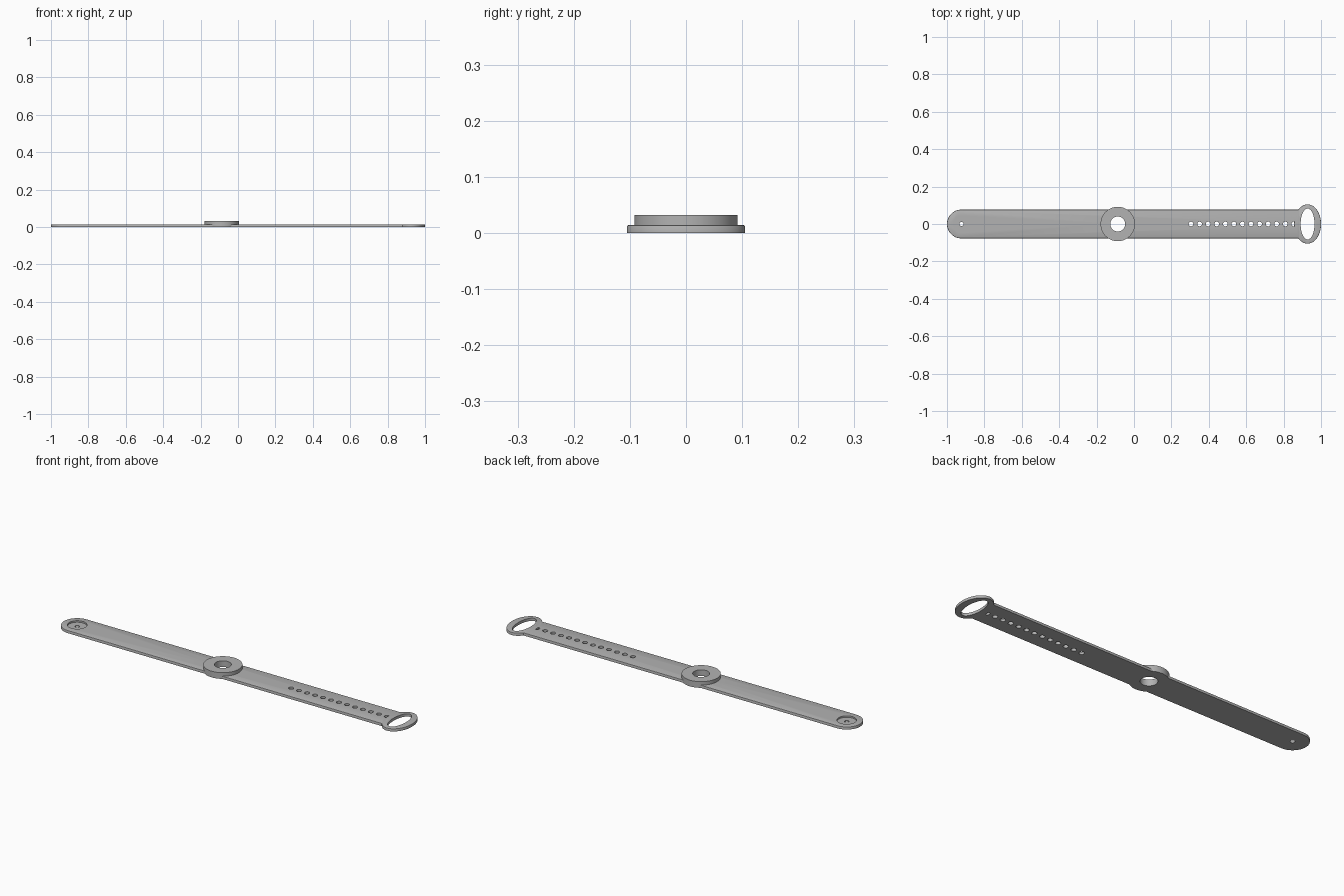
import bpy, bmesh, math

cube = bpy.data.objects.get("Cube")
if cube:
    bpy.data.objects.remove(cube, do_unlink=True)

THICK = 0.014
HALF = 0.077
DISC_X = -0.087
RING_X = 0.928
TIP_X = -0.923

grey = bpy.data.materials.new("soft grey")
grey.use_nodes = True
colour = (0.45, 0.45, 0.45, 1)
grey.diffuse_color = colour
grey.node_tree.nodes["Principled BSDF"].inputs["Base Color"].default_value = colour


def ellipse(x, rx, ry, n=64, start=0.0, sweep=math.tau):
    return [(x + rx * math.cos(start + sweep * i / n),
             ry * math.sin(start + sweep * i / n)) for i in range(n)]


def plate(name, outline, z0, z1, bevel=0.0):
    """Extrude a flat outline, optionally rounding its top rim."""
    bm = bmesh.new()
    base = bm.faces.new([bm.verts.new((x, y, z0)) for x, y in outline])
    ext = bmesh.ops.extrude_face_region(bm, geom=[base], use_keep_orig=True)
    top = [v for v in ext["geom"] if isinstance(v, bmesh.types.BMVert)]
    bmesh.ops.translate(bm, verts=top, vec=(0, 0, z1 - z0))
    bmesh.ops.recalc_face_normals(bm, faces=bm.faces)
    if bevel:
        rim = [e for e in bm.edges if all(v in top for v in e.verts)]
        bmesh.ops.bevel(bm, geom=rim, offset=bevel, segments=2,
                        profile=0.5, affect='EDGES')
    mesh = bpy.data.meshes.new(name)
    bm.to_mesh(mesh)
    bm.free()
    mesh.materials.append(grey)
    ob = bpy.data.objects.new(name, mesh)
    bpy.context.collection.objects.link(ob)
    return ob


def cut(ob, outline, z0=-0.1, z1=0.1):
    """Subtract an extruded outline, then discard the cutter."""
    cutter = plate("cutter", outline, z0, z1)
    cutter.hide_render = True
    mod = ob.modifiers.new("cut", 'BOOLEAN')
    mod.operation = 'DIFFERENCE'
    mod.solver = 'EXACT'
    mod.object = cutter
    bpy.context.view_layer.objects.active = ob
    bpy.ops.object.modifier_apply(modifier=mod.name)
    bpy.data.objects.remove(cutter, do_unlink=True)


# Long strap with a rounded tip
outline = ellipse(TIP_X, HALF, HALF, 40, math.pi / 2, math.pi)
outline += [(TIP_X, -HALF), (0.885, -HALF), (0.885, HALF)]
strap = plate("strap", outline, 0, THICK, 0.003)

# Raised central disc
disc = plate("centre_disc", ellipse(DISC_X, 0.092, 0.092), 0, 0.032)
for part in (strap, disc):
    cut(part, ellipse(DISC_X, 0.04, 0.04))

# Shallow recess and pin hole at the tip
cut(strap, ellipse(TIP_X, 0.046, 0.046), 0.006, 0.1)
cut(strap, ellipse(TIP_X, 0.011, 0.011, 24))

# Row of adjustment holes
for i in range(13):
    cut(strap, ellipse(0.305 + i * 0.0458, 0.0125, 0.0125, 24))

# Oval loop that receives the tip
loop = plate("end_loop", ellipse(RING_X, 0.072, 0.105), 0, THICK, 0.002)
cut(loop, ellipse(RING_X, 0.037, 0.083))

# Smooth curved walls, crisp rims
for ob in (strap, disc, loop):
    bpy.ops.object.select_all(action='DESELECT')
    ob.select_set(True)
    bpy.context.view_layer.objects.active = ob
    bpy.ops.object.shade_smooth_by_angle(angle=math.radians(30))
